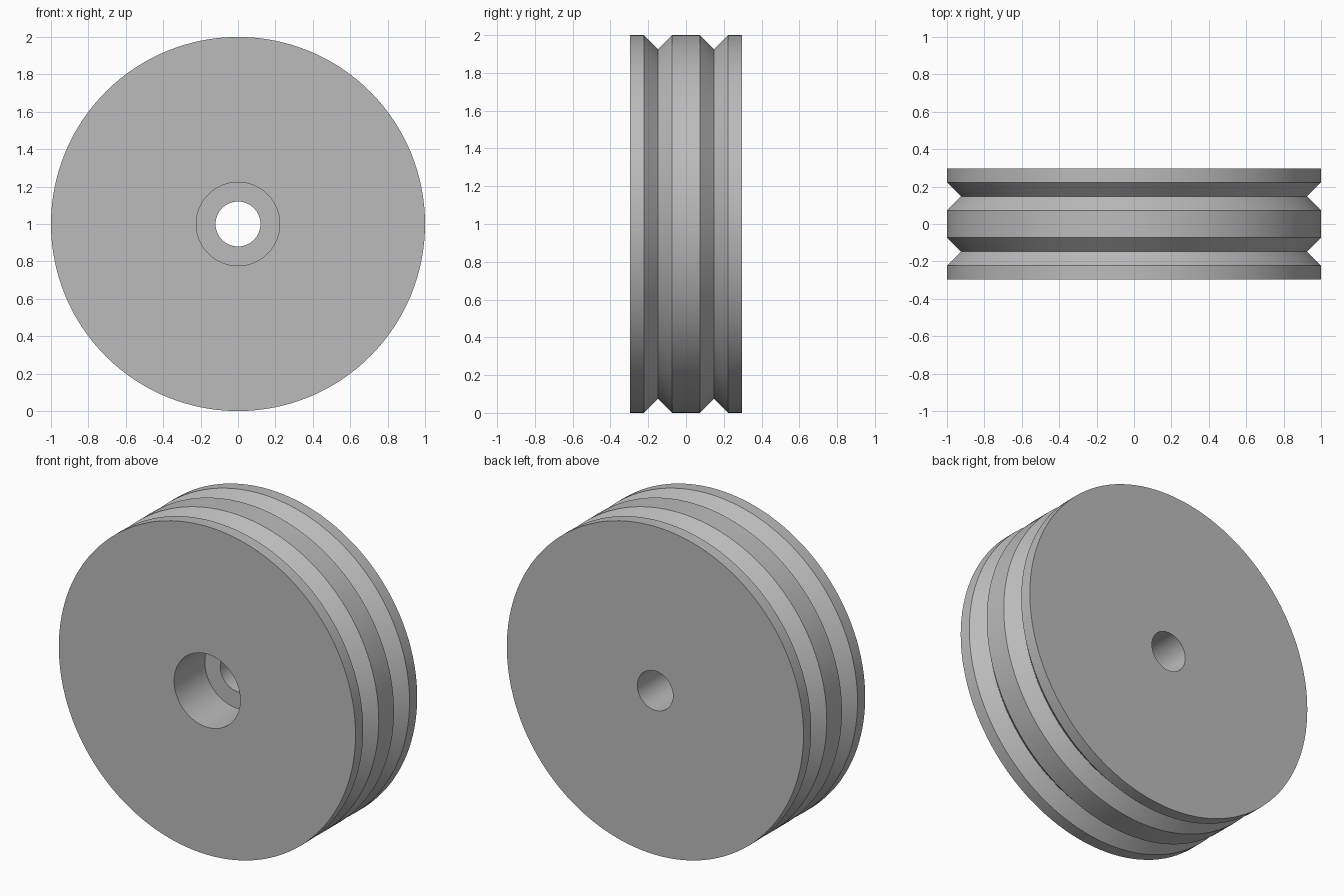
import bpy
import bmesh
from math import radians, tau
from mathutils import Vector

if "Cube" in bpy.data.objects:
    bpy.data.objects.remove(bpy.data.objects["Cube"], do_unlink=True)

# Single plain grey finish
grey = bpy.data.materials.new("plain_grey")
grey.use_nodes = True
color = (0.5, 0.5, 0.5, 1)
grey.diffuse_color = color
grey.node_tree.nodes["Principled BSDF"].inputs["Base Color"].default_value = color

half_width, rim, groove_half, bore, counterbore = 0.297, 1.0, 0.075, 0.12, 0.223


def groove(y):
    """V groove cut into the rim, as (radius, y) points."""
    return [(rim, y - groove_half), (rim - groove_half, y), (rim, y + groove_half)]


# Closed cross-section: rim with two grooves, bore, front counterbore
profile = [(counterbore, -half_width), (rim, -half_width)]
profile += groove(-0.148) + groove(0.148)
profile += [(rim, half_width), (bore, half_width), (bore, 0), (counterbore, 0)]

# Revolve the cross-section about the y axis
bm = bmesh.new()
verts = [bm.verts.new((r, y, 0)) for r, y in profile]
edges = [bm.edges.new((a, b)) for a, b in zip(verts, verts[1:] + verts[:1])]
bmesh.ops.spin(bm, geom=verts + edges, cent=(0, 0, 0), axis=(0, 1, 0),
               angle=tau, steps=128, use_merge=True)
bmesh.ops.remove_doubles(bm, verts=bm.verts, dist=0.0001)
bmesh.ops.recalc_face_normals(bm, faces=bm.faces)
bmesh.ops.translate(bm, verts=bm.verts, vec=Vector((0, 0, rim)))

mesh = bpy.data.meshes.new("grooved_wheel")
bm.to_mesh(mesh)
bm.free()
mesh.materials.append(grey)
wheel = bpy.data.objects.new("grooved_wheel", mesh)
bpy.context.collection.objects.link(wheel)

# Smooth round surfaces, crisp groove and bore edges
bpy.ops.object.select_all(action="DESELECT")
wheel.select_set(True)
bpy.context.view_layer.objects.active = wheel
bpy.ops.object.shade_smooth_by_angle(angle=radians(30))
